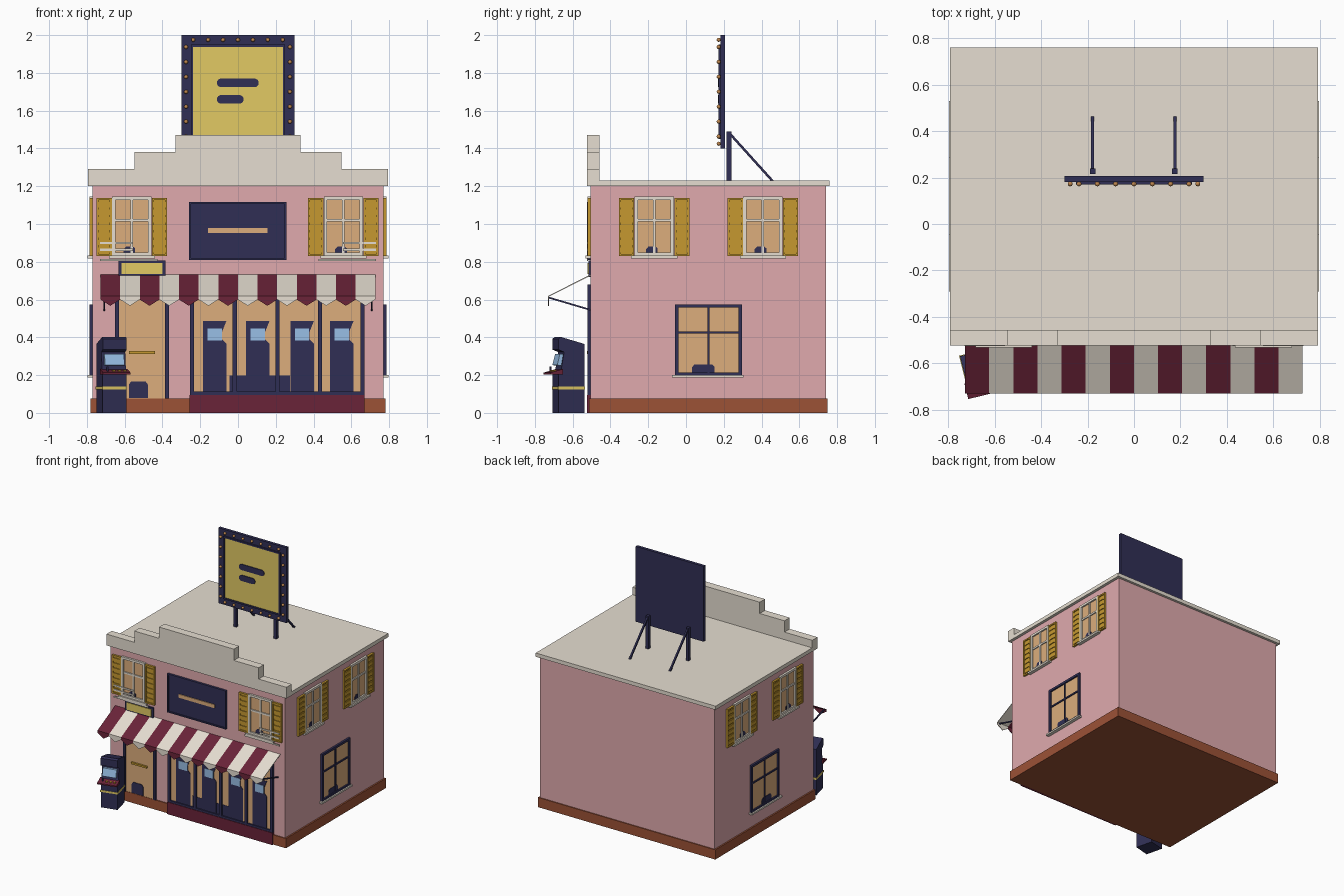
import bpy, bmesh, math
from mathutils import Vector, Matrix

if "Cube" in bpy.data.objects:
    bpy.data.objects.remove(bpy.data.objects["Cube"])


def mat(name, hexa):
    m = bpy.data.materials.new(name)
    c = [int(hexa[i:i + 2], 16) / 255 for i in (0, 2, 4)]
    m.diffuse_color = [v / 12.92 if v <= .04045 else ((v + .055) / 1.055) ** 2.4 for v in c] + [1]
    m.use_nodes = True
    m.node_tree.nodes["Principled BSDF"].inputs["Base Color"].default_value = m.diffuse_color
    return m


PINK, CREAM, NAVY = mat("wall_pink", "E0AAAE"), mat("cream", "E6DED1"), mat("navy", "302F55")
TAN, GOLD, YELLOW = mat("warm_glass", "DCAE7C"), mat("shutter_gold", "C69930"), mat("sign_yellow", "E2CA64")
MAROON, BRICK = mat("maroon", "6A2338"), mat("brick_brown", "9C5236")
BLUE, BULB = mat("screen_blue", "98BFE6"), mat("bulb_amber", "C08850")

# Mapping of (along, height, outward) to world space for each working plane
CAB = Matrix.Translation((-.67, -.622, 0)) @ Matrix.Rotation(math.radians(14), 4, 'Z')
FACES = {
    'front': lambda u, z, d: Vector((u, -.505 - d, z)),
    'right': lambda u, z, d: Vector((.77 + d, u, z)),
    'left': lambda u, z, d: Vector((-.77 - d, u, z)),
    'xz': lambda u, z, d: Vector((u, d, z)),
    'cab': lambda u, z, d: CAB @ Vector((d, u, z)),
}


def finish(name, bm, *mats):
    bmesh.ops.recalc_face_normals(bm, faces=bm.faces[:])
    me = bpy.data.meshes.new(name)
    bm.to_mesh(me)
    bm.free()
    for m in mats:
        me.materials.append(m)
    ob = bpy.data.objects.new(name, me)
    bpy.context.collection.objects.link(ob)
    return ob


def rect(a, b, c, d):
    return [(a, c), (b, c), (b, d), (a, d)]


def slab(name, m, face, polys, d0, d1):
    """Extrude outlines (along, height) from depth d0 to d1 on a working plane."""
    bm = bmesh.new()
    f = FACES[face]
    for p in polys:
        lo = [bm.verts.new(f(u, z, d0)) for u, z in p]
        hi = [bm.verts.new(f(u, z, d1)) for u, z in p]
        bm.faces.new(lo)
        bm.faces.new(hi[::-1])
        for i in range(len(p)):
            j = (i + 1) % len(p)
            bm.faces.new((lo[i], lo[j], hi[j], hi[i]))
    return finish(name, bm, m)


def ring(a, b, c, d, t):
    """Four bars forming a rectangular frame."""
    return [rect(a, a + t, c, d), rect(b - t, b, c, d), rect(a + t, b - t, c, c + t), rect(a + t, b - t, d - t, d)]


def bars(name, m, segs, t):
    """Square rods between pairs of points."""
    bm = bmesh.new()
    for a, b in segs:
        a, b = Vector(a), Vector(b)
        M = Matrix.Translation((a + b) / 2) @ (b - a).to_track_quat('Z', 'Y').to_matrix().to_4x4()
        bmesh.ops.create_cube(bm, size=1, matrix=M @ Matrix.Diagonal((t, t, (b - a).length, 1)))
    return finish(name, bm, m)


def capsule(x0, x1, z, r):
    n = 8
    right = [(x1 - r + r * math.sin(math.pi * i / n), z - r * math.cos(math.pi * i / n)) for i in range(n + 1)]
    left = [(x0 + r - r * math.sin(math.pi * i / n), z + r * math.cos(math.pi * i / n)) for i in range(n + 1)]
    return right + left


# Building shell
slab("walls", PINK, 'xz', [rect(-.77, .77, .07, 1.2)], -.505, .74)
slab("brick_base", BRICK, 'xz', [rect(-.782, .782, 0, .077)], -.513, .748)
slab("roof_slab", CREAM, 'xz', [rect(-.793, .793, 1.2, 1.23)], -.515, .76)
steps = [(.793, 1.2), (.793, 1.29), (.548, 1.29), (.548, 1.38), (.33, 1.38), (.33, 1.47)]
slab("stepped_parapet", CREAM, 'xz', [steps + [(-x, z) for x, z in steps[::-1]]], -.523, -.457)


# Upper windows with shutters
def upper_window(face, c):
    n = face + "_upper_"
    slab(n + "glass", TAN, face, [rect(c - .095, c + .095, .84, 1.135)], 0, .004)
    slab(n + "ornament", NAVY, face, [[(c - .045, .835), (c + .018, .835), (c + .018, .872),
         (c + .004, .882), (c - .03, .882), (c - .045, .865)]], .004, .007)
    slab(n + "frame", CREAM, face, ring(c - .104, c + .104, .83, 1.145, .018), 0, .016)
    slab(n + "mullions", CREAM, face, [rect(c - .007, c + .007, .848, 1.127),
         rect(c - .086, c + .086, 1.013, 1.027)], 0, .012)
    slab(n + "sill", CREAM, face, [rect(c - .122, c + .122, .818, .832)], 0, .027)
    for s in (-1, 1):
        a, b = sorted((c + s * .106, c + s * .187))
        slab(n + "shutter", GOLD, face, [rect(a, b, .83, 1.137)], 0, .008)
        slab(n + "shutter_rim", GOLD, face, ring(a, b, .83, 1.137, .011), .008, .016)
        slab(n + "shutter_slats", GOLD, face, [rect(a + .011, b - .011, .848 + i * .04, .876 + i * .04)
             for i in range(7)], .008, .014)


for c in (-.562, .558):
    upper_window('front', c)
    s = 1 if c > 0 else -1
    rails = [sorted((s * .555, s * .73)) + [z, z + .012] for z in (.858, .893)]
    rails.append(sorted((s * .425, s * .73)) + [.803, .814])
    slab("balcony_rails", CREAM, 'front', [rect(*r) for r in rails], .014, .02)

# Side walls: two upper windows and one lower window each
for side in ('right', 'left'):
    for c in (-.168, .407):
        upper_window(side, c)
    n = side + "_lower_"
    slab(n + "glass", TAN, side, [rect(-.05, .288, .2, .567)], 0, .004)
    slab(n + "ornament", NAVY, side, [[(.032, .205), (.152, .205), (.152, .242), (.138, .257),
         (.045, .257), (.032, .242)]], .004, .007)
    slab(n + "frame", NAVY, side, ring(-.058, .296, .195, .575, .018), 0, .016)
    slab(n + "mullions", NAVY, side, [rect(.113, .125, .21, .56), rect(-.042, .28, .42, .432)], 0, .012)
    slab(n + "sill", CREAM, side, [rect(-.075, .305, .187, .2)], 0, .027)

# Wall panel and small sign above the door
slab("wall_panel", NAVY, 'front', [rect(-.25, .247, .82, 1.107)], 0, .01)
slab("wall_panel_frame", NAVY, 'front', ring(-.26, .257, .81, 1.117, .01), 0, .018)
slab("wall_panel_bar", TAN, 'front', [rect(-.16, .157, .952, .98)], .01, .016)
slab("door_sign_back", NAVY, 'front', [rect(-.633, -.385, .72, .807)], 0, .012)
slab("door_sign_face", YELLOW, 'front', [rect(-.618, -.4, .735, .793)], .012, .017)

# Door
slab("door_glass", TAN, 'front', [rect(-.632, -.384, .077, .66)], 0, .005)
slab("door_frame", NAVY, 'front', [rect(-.65, -.63, .077, .68), rect(-.386, -.366, .077, .68),
     rect(-.63, -.386, .66, .68)], 0, .016)
slab("door_handle", GOLD, 'front', [rect(-.578, -.44, .313, .327)], .005, .02)
slab("door_ornament", NAVY, 'front', [[(-.578, .08), (-.477, .08), (-.477, .15), (-.49, .167),
     (-.565, .167), (-.578, .15)]], .005, .009)

# Shop window with machine silhouettes
slab("shop_base", MAROON, 'front', [rect(-.257, .67, 0, .096)], 0, .02)
slab("shop_glass", TAN, 'front', [rect(-.25, .665, .1, .67)], 0, .004)
slab("shop_frame", NAVY, 'front', [rect(c - .011, c + .011, .096, .68) for c in (-.244, -.017, .209, .435, .659)]
     + [rect(-.255, .67, .096, .112), rect(-.255, .67, .662, .68)], 0, .016)
slab("low_counter", NAVY, 'front', [rect(-.045, .275, .11, .197)], .004, .006)
lefts = (-.186, .042, .277, .487)
slab("machine_silhouettes", NAVY, 'front', [[(a, .11), (a + .125, .11), (a + .125, .365), (a + .102, .39),
     (a + .102, .43), (a + .125, .487), (a, .487)] for a in lefts], .004, .008)
slab("machine_screens", BLUE, 'front', [rect(a + .024, a + .1, .383, .447) for a in lefts], .008, .011)

# Striped awning with pointed valance
bm = bmesh.new()
w = 1.455 / 14
for i in range(14):
    a = -.728 + i * w
    b = a + w
    v = [bm.verts.new(p) for p in ((a, -.505, .73), (b, -.505, .73), (b, -.728, .617), (a, -.728, .617),
                                   (b, -.728, .6), ((a + b) / 2, -.728, .567), (a, -.728, .6))]
    for f in (bm.faces.new((v[0], v[3], v[2], v[1])), bm.faces.new((v[3], v[6], v[5], v[4], v[2]))):
        f.material_index = i % 2
bmesh.ops.remove_doubles(bm, verts=bm.verts[:], dist=.0005)
awning = finish("awning", bm, MAROON, CREAM)
sol = awning.modifiers.new("thickness", 'SOLIDIFY')
sol.thickness = .006
sol.offset = 0
bars("awning_arms", NAVY, [((x, -.505, .545), (x, -.725, .61)) for x in (-.708, .708)], .009)

# Rooftop billboard
slab("billboard_back", NAVY, 'xz', [rect(-.3, .3, 1.4, 2)], .182, .206)
slab("billboard_face", YELLOW, 'xz', [rect(-.238, .238, 1.462, 1.938)], .176, .182)
slab("billboard_rim", NAVY, 'xz', ring(-.25, .25, 1.45, 1.95, .012), .171, .182)
slab("billboard_bars", NAVY, 'xz', [capsule(-.112, .11, 1.747, .023), capsule(-.112, .03, 1.66, .023)], .17, .176)
bm = bmesh.new()
for i in range(-3, 4):
    for s in (-.275, .275):
        for x, z in ((i * .079, s), (s, i * .079)):
            bmesh.ops.create_icosphere(bm, subdivisions=2, radius=.011,
                                       matrix=Matrix.Translation((x, .173, 1.7 + z)))
for f in bm.faces:
    f.smooth = True
finish("billboard_bulbs", bm, BULB)
slab("billboard_posts", NAVY, 'xz', [rect(x - .012, x + .012, 1.23, 1.49) for x in (-.178, .176)], .215, .24)
bars("billboard_struts", NAVY, [((x, .235, 1.475), (x, .458, 1.228)) for x in (-.178, .176)], .013)

# Arcade machine on the pavement, turned slightly
side = [(.07, 0), (.07, .365), (-.058, .402), (-.072, .392), (-.072, .335), (-.04, .322),
        (-.055, .235), (-.07, .215), (-.07, 0)]
slab("arcade_cabinet", NAVY, 'cab', [side], -.065, .065)
slab("arcade_screen", BLUE, 'cab', [[(-.048, .25), (-.075, .253), (-.06, .312), (-.035, .312)]], -.053, .053)
slab("arcade_controls", MAROON, 'cab', [[(-.05, .203), (-.118, .203), (-.118, .213), (-.05, .232)]], -.075, .075)
slab("arcade_stripe", YELLOW, 'cab', [rect(-.073, .073, .124, .139)], -.068, .068)
for x in (-.01, .02, .05):
    slab("arcade_button", GOLD, 'cab', [rect(-.097, -.083, .215, .228)], x - .007, x + .007)
slab("arcade_stick", NAVY, 'cab', [rect(-.092, -.084, .215, .245)], -.047, -.039)
